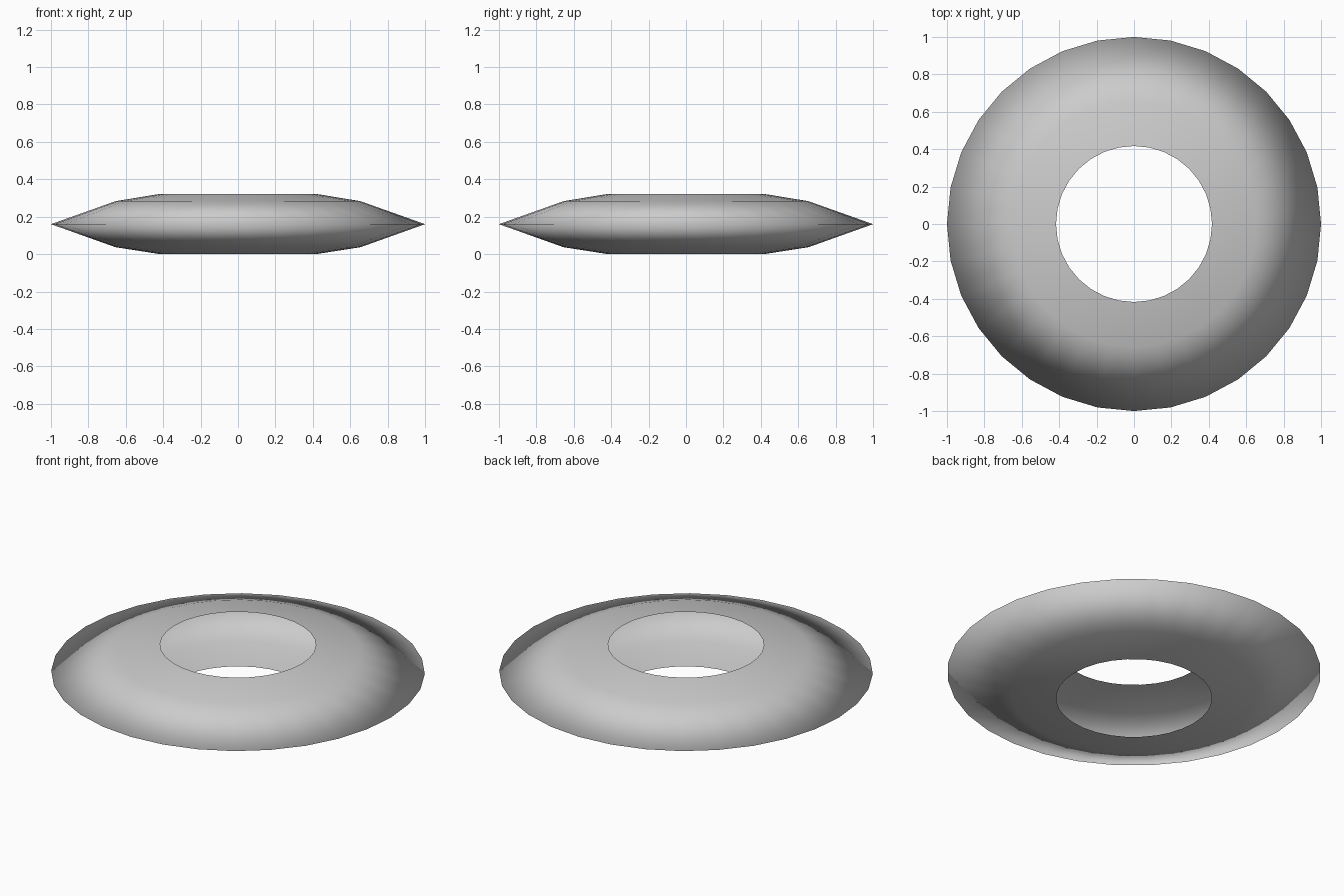
import bpy
import bmesh
import math

if "Cube" in bpy.data.objects:
    bpy.data.objects.remove(bpy.data.objects["Cube"])

SIDES = 32
# Radius and height of the open shell, from top opening to bottom opening
PROFILE = [(0.417, 0.322), (0.655, 0.283), (1.0, 0.16), (0.655, 0.037), (0.417, 0.0)]


def lathe(name, profile, sides):
    """Spin an open profile around z into a thin surface."""
    bm = bmesh.new()
    rings = []
    for r, z in profile:
        rings.append([bm.verts.new((r * math.cos(2 * math.pi * i / sides),
                                    r * math.sin(2 * math.pi * i / sides), z))
                      for i in range(sides)])
    for upper, lower in zip(rings, rings[1:]):
        for i in range(sides):
            j = (i + 1) % sides
            face = bm.faces.new((upper[i], lower[i], lower[j], upper[j]))
            face.smooth = True
    mesh = bpy.data.meshes.new(name)
    bm.to_mesh(mesh)
    bm.free()
    obj = bpy.data.objects.new(name, mesh)
    bpy.context.collection.objects.link(obj)
    return obj


# Hollow lens-shaped ring, open on the inside
lathe("ring_shell", PROFILE, SIDES)
